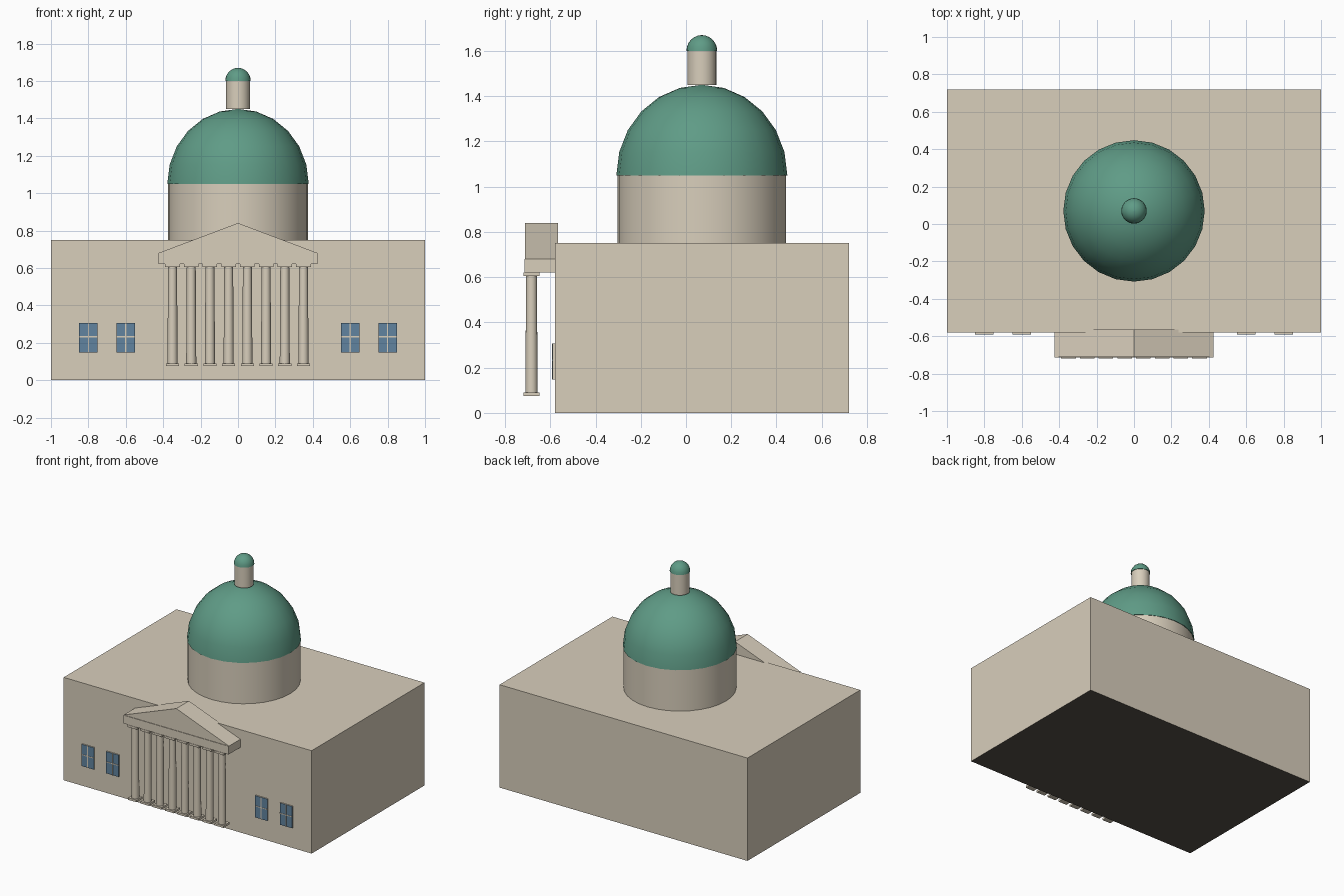
import bpy, bmesh, math

if "Cube" in bpy.data.objects:
    bpy.data.objects.remove(bpy.data.objects["Cube"])


def material(name, rgb):
    m = bpy.data.materials.new(name)
    m.diffuse_color = (*rgb, 1)
    m.use_nodes = True
    m.node_tree.nodes["Principled BSDF"].inputs["Base Color"].default_value = m.diffuse_color
    return m


STONE = material("warm_stone", (0.69, 0.62, 0.50))
COPPER = material("green_copper", (0.115, 0.33, 0.24))
GLASS = material("blue_glass", (0.12, 0.23, 0.35))
DARK = material("dark_underside", (0.09, 0.08, 0.065))


def mesh_object(name, verts, faces, mat, smooth=False):
    me = bpy.data.meshes.new(name)
    me.from_pydata(verts, [], faces)
    bm = bmesh.new()
    bm.from_mesh(me)
    bmesh.ops.recalc_face_normals(bm, faces=bm.faces)
    bm.to_mesh(me)
    bm.free()
    me.materials.append(mat)
    ob = bpy.data.objects.new(name, me)
    bpy.context.collection.objects.link(ob)
    if smooth:
        bpy.ops.object.select_all(action='DESELECT')
        ob.select_set(True)
        bpy.context.view_layer.objects.active = ob
        bpy.ops.object.shade_smooth_by_angle(angle=math.radians(40))
    return ob


def prism(name, outline, y0, y1, mat):
    """Extrude an x-z outline from y0 to y1."""
    n = len(outline)
    verts = [(x, y, z) for y in (y0, y1) for x, z in outline]
    faces = [tuple(range(n)), tuple(range(n, 2 * n))]
    faces += [(i, (i + 1) % n, n + (i + 1) % n, n + i) for i in range(n)]
    return mesh_object(name, verts, faces, mat)


def box(name, x0, x1, y0, y1, z0, z1, mat):
    return prism(name, [(x0, z0), (x1, z0), (x1, z1), (x0, z1)], y0, y1, mat)


def lathe(name, cx, cy, profile, sides, mat):
    """Spin (radius, z) rings about a vertical axis, capped at both ends."""
    verts = [(cx + r * math.cos(2 * math.pi * i / sides),
              cy + r * math.sin(2 * math.pi * i / sides), z)
             for r, z in profile for i in range(sides)]
    faces = [tuple(range(sides)), tuple(range(len(verts) - sides, len(verts)))]
    for k in range(len(profile) - 1):
        for i in range(sides):
            j = (i + 1) % sides
            a, b = k * sides, (k + 1) * sides
            faces.append((a + i, a + j, b + j, b + i))
    return mesh_object(name, verts, faces, mat, True)


def dome(name, cy, r, z, h, rings, sides):
    angles = [math.pi / 2 * k / rings for k in range(rings)] + [math.pi / 2 - 0.01]
    return lathe(name, 0, cy, [(r * math.cos(a), z + h * math.sin(a)) for a in angles],
                 sides, COPPER)


# Main block with a dark underside
block = box("main_building", -1, 1, -0.58, 0.72, 0, 0.75, STONE)
block.data.materials.append(DARK)
for p in block.data.polygons:
    p.material_index = 1 if p.normal.z < -0.9 else 0

# Drum, dome and lantern
CY = 0.07
lathe("drum", 0, CY, [(0.373, 0.75), (0.373, 1.05)], 32, STONE)
dome("main_dome", CY, 0.378, 1.05, 0.40, 6, 24)
lathe("lantern", 0, CY, [(0.064, 1.45), (0.064, 1.60)], 24, STONE)
dome("lantern_dome", CY, 0.068, 1.60, 0.07, 6, 24)

# Portico roof
box("entablature", -0.425, 0.425, -0.715, -0.575, 0.62, 0.68, STONE)
prism("pediment", [(-0.425, 0.68), (0.425, 0.68), (0, 0.84)], -0.711, -0.565, STONE)

# Eight columns with square bases and capitals
for i in range(8):
    x = -0.35 + 0.1 * i
    y = -0.683
    box("column_base", x - 0.035, x + 0.035, y - 0.035, y + 0.035, 0.075, 0.09, STONE)
    lathe("column_shaft", x, y, [(0.027, 0.09), (0.024, 0.605)], 16, STONE)
    box("column_capital", x - 0.039, x + 0.039, y - 0.035, y + 0.035, 0.605, 0.62, STONE)

# Front windows: stone surround, glass plate and a cross of thin bars
for x in (-0.8, -0.6, 0.6, 0.8):
    box("window_surround", x - 0.05, x + 0.05, -0.588, -0.58, 0.148, 0.307, STONE)
    box("window_glass", x - 0.05, x + 0.05, -0.590, -0.588, 0.148, 0.307, GLASS)
    box("window_bar_upright", x - 0.003, x + 0.003, -0.592, -0.590, 0.148, 0.307, STONE)
    box("window_bar_cross", x - 0.05, x + 0.05, -0.592, -0.590, 0.229, 0.235, STONE)
